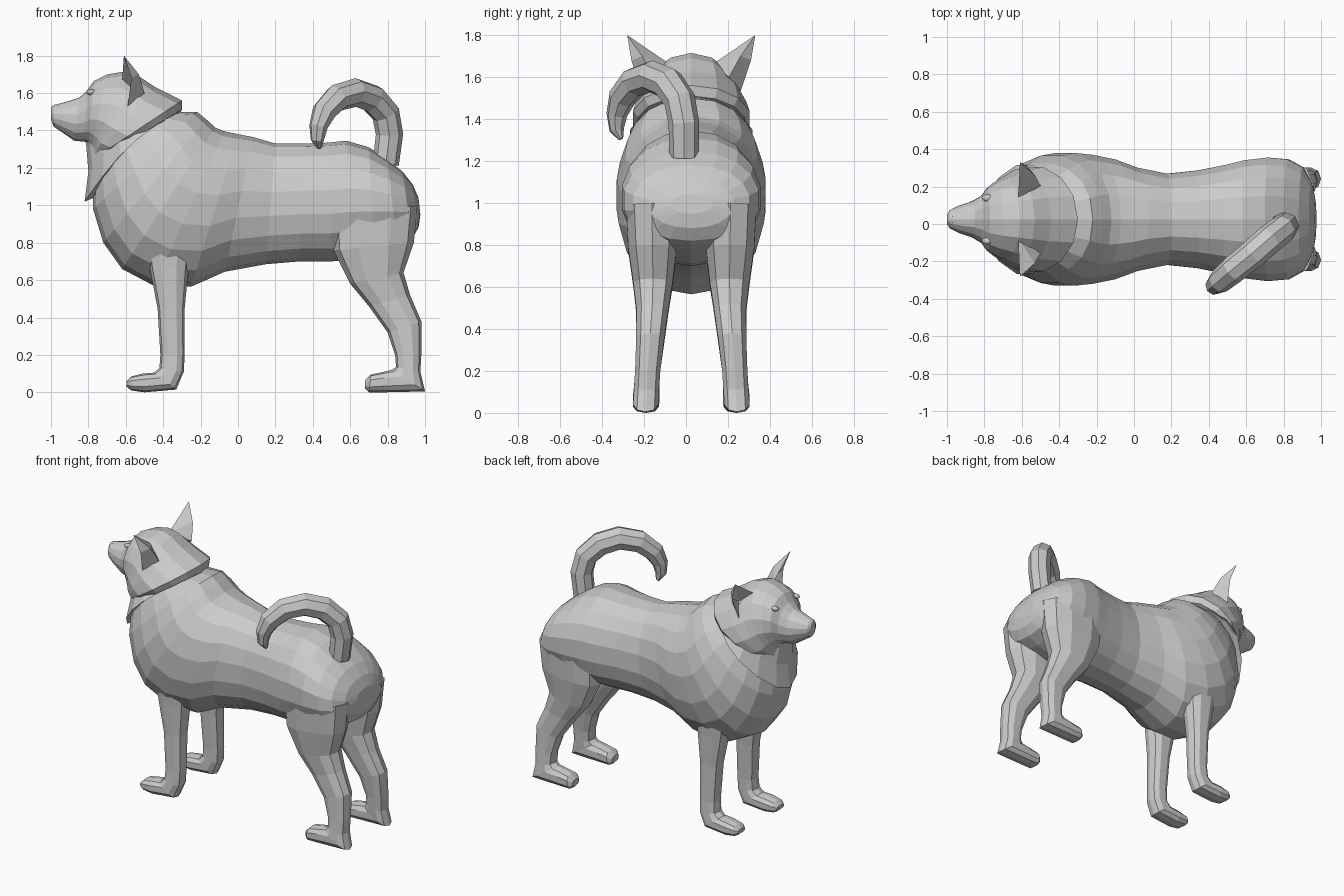
import bpy, bmesh
from math import cos, sin, pi, copysign

MID = 0.025  # the body's mirror plane sits slightly off y = 0


def make(name, bm, mirror=False):
    bmesh.ops.recalc_face_normals(bm, faces=bm.faces)
    me = bpy.data.meshes.new(name)
    bm.to_mesh(me)
    bm.free()
    ob = bpy.data.objects.new(name, me)
    ob.location.y = MID
    bpy.context.collection.objects.link(ob)
    if mirror:
        m = ob.modifiers.new("Mirror", 'MIRROR')
        m.use_axis = (False, True, False)
        m.use_mirror_merge = False
    return ob


def loft(name, rings, n, e=1.0, sag=(0, 0), mirror=False, caps=(True, True)):
    """Ring = (x, z of one edge, x, z of opposite edge, y min, y max)."""
    bm = bmesh.new()
    rows = []
    for k, (xa, za, xb, zb, y0, y1) in enumerate(rings):
        f = k / (len(rings) - 1)
        row = []
        for i in range(n):
            a = 2 * pi * i / n
            c = copysign(abs(cos(a)) ** e, cos(a))
            s = copysign(abs(sin(a)) ** e, sin(a))
            bend = f * sin(a) ** 2
            row.append(bm.verts.new(((xa + xb) / 2 + c * (xa - xb) / 2 + bend * sag[0],
                                     (y0 + y1) / 2 + s * (y1 - y0) / 2,
                                     (za + zb) / 2 + c * (za - zb) / 2 + bend * sag[1])))
        rows.append(row)
    for r, q in zip(rows, rows[1:]):
        for i in range(n):
            j = (i + 1) % n
            bm.faces.new((r[i], r[j], q[j], q[i]))
    if caps[0]:
        bm.faces.new(rows[0])
    if caps[1]:
        bm.faces.new(rows[-1])
    return make(name, bm, mirror)


def sym(rings):
    return [(*r[:4], -r[4], r[4]) for r in rings]


# Torso, from the neck to the rump
loft("torso", sym([
    (-.50, 1.56, -.76, 1.25, .16), (-.32, 1.50, -.775, 1.15, .25),
    (-.22, 1.50, -.775, .98, .305), (-.17, 1.46, -.72, .80, .345),
    (-.12, 1.415, -.62, .66, .36), (-.07, 1.395, -.45, .57, .35),
    (.0, 1.38, -.25, .565, .325), (.08, 1.365, -.07, .645, .28),
    (.2, 1.33, .15, .685, .247), (.35, 1.33, .33, .70, .265),
    (.48, 1.335, .5, .70, .295), (.58, 1.345, .6, .71, .32),
    (.7, 1.31, .73, .74, .335), (.8, 1.245, .85, .78, .325),
    (.88, 1.18, .93, .82, .28), (.935, 1.11, .965, .88, .2),
    (.965, 1.04, .975, .95, .1)]), 18, 0.92)

# Head with muzzle and the flared ruff behind the cheeks
loft("head", sym([
    (-1.0, 1.52, -1.0, 1.46, .025), (-.985, 1.535, -.985, 1.42, .05),
    (-.93, 1.55, -.94, 1.39, .075), (-.85, 1.575, -.875, 1.345, .10),
    (-.81, 1.61, -.82, 1.34, .13), (-.77, 1.665, -.80, 1.33, .17),
    (-.70, 1.70, -.785, 1.30, .20), (-.61, 1.715, -.78, 1.27, .225),
    (-.53, 1.69, -.78, 1.25, .245), (-.44, 1.63, -.77, 1.25, .27),
    (-.30, 1.56, -.77, 1.25, .285), (-.30, 1.51, -.74, 1.25, .26)]), 14)

# Pointed chest bib under the head
loft("chest_bib", sym([
    (-.45, 1.58, -.815, 1.36, .18), (-.38, 1.54, -.80, 1.18, .25),
    (-.30, 1.51, -.82, 1.02, .30), (-.31, 1.49, -.77, 1.04, .27)]),
    14, 1.2, sag=(-.04, .07))

# Front and hind legs, each running down into its paw
loft("front_leg", [
    (-.50, .85, -.24, .85, .11, .29), (-.475, .68, -.265, .66, .115, .275),
    (-.43, .45, -.285, .45, .135, .265), (-.415, .20, -.285, .20, .15, .265),
    (-.42, .13, -.29, .11, .15, .27), (-.45, .105, -.33, .015, .15, .275),
    (-.51, .10, -.50, .0, .15, .28), (-.57, .085, -.57, .01, .155, .275),
    (-.595, .06, -.595, .03, .175, .255)], 10, 0.8, mirror=True)
loft("hind_leg", [
    (.50, .95, .96, 1.0, .06, .315), (.51, .76, .94, .80, .065, .305),
    (.60, .58, .885, .64, .085, .28), (.70, .46, .92, .52, .105, .265),
    (.80, .32, .98, .38, .125, .265), (.84, .20, .98, .20, .145, .27),
    (.845, .135, .975, .11, .15, .275), (.82, .12, 1.0, .005, .155, .28),
    (.78, .11, .78, .0, .155, .28), (.71, .095, .70, .0, .155, .28),
    (.68, .065, .68, .02, .18, .255)], 10, 0.8, mirror=True)

# Ears with a hollow front
bm = bmesh.new()
tip, inner, outer, back, hollow, rim, rear = [bm.verts.new(p) for p in (
    (-.61, .305, 1.80), (-.62, .10, 1.66), (-.59, .235, 1.53), (-.50, .18, 1.60),
    (-.55, .18, 1.62), (-.57, .285, 1.68), (-.53, .235, 1.70))]
for f in ((tip, inner, rear), (inner, back, rear), (tip, rear, rim), (rear, back, outer, rim),
          (tip, hollow, inner), (tip, rim, hollow), (rim, outer, hollow),
          (inner, hollow, outer), (inner, outer, back)):
    bm.faces.new(f)
make("ear", bm, True)


# Eyes and nose
def ball(name, loc, scale, mirror=False):
    bm = bmesh.new()
    bmesh.ops.create_icosphere(bm, subdivisions=2, radius=1)
    bmesh.ops.scale(bm, vec=scale, verts=bm.verts)
    bmesh.ops.translate(bm, vec=loc, verts=bm.verts)
    make(name, bm, mirror)


ball("eye", (-.785, .115, 1.605), (.028, .02, .016), True)
ball("nose", (-.975, 0, 1.515), (.025, .035, .025))

# Tail curling up and over one side
cu = bpy.data.curves.new("tail", 'CURVE')
cu.dimensions = '3D'
cu.bevel_depth = 1
cu.bevel_resolution = 2
cu.use_fill_caps = True
path = [(.79, -.01, 1.22, .07), (.81, -.01, 1.38, .073), (.79, -.03, 1.49, .076),
        (.72, -.085, 1.57, .078), (.63, -.165, 1.603, .077), (.53, -.245, 1.575, .074),
        (.46, -.305, 1.50, .066), (.43, -.33, 1.42, .05), (.425, -.33, 1.35, .036),
        (.435, -.31, 1.305, .012)]
sp = cu.splines.new('POLY')
sp.points.add(len(path) - 1)
for p, (x, y, z, r) in zip(sp.points, path):
    p.co = (x, y, z, 1)
    p.radius = r
sp.use_smooth = False
bpy.context.collection.objects.link(bpy.data.objects.new("tail", cu))
